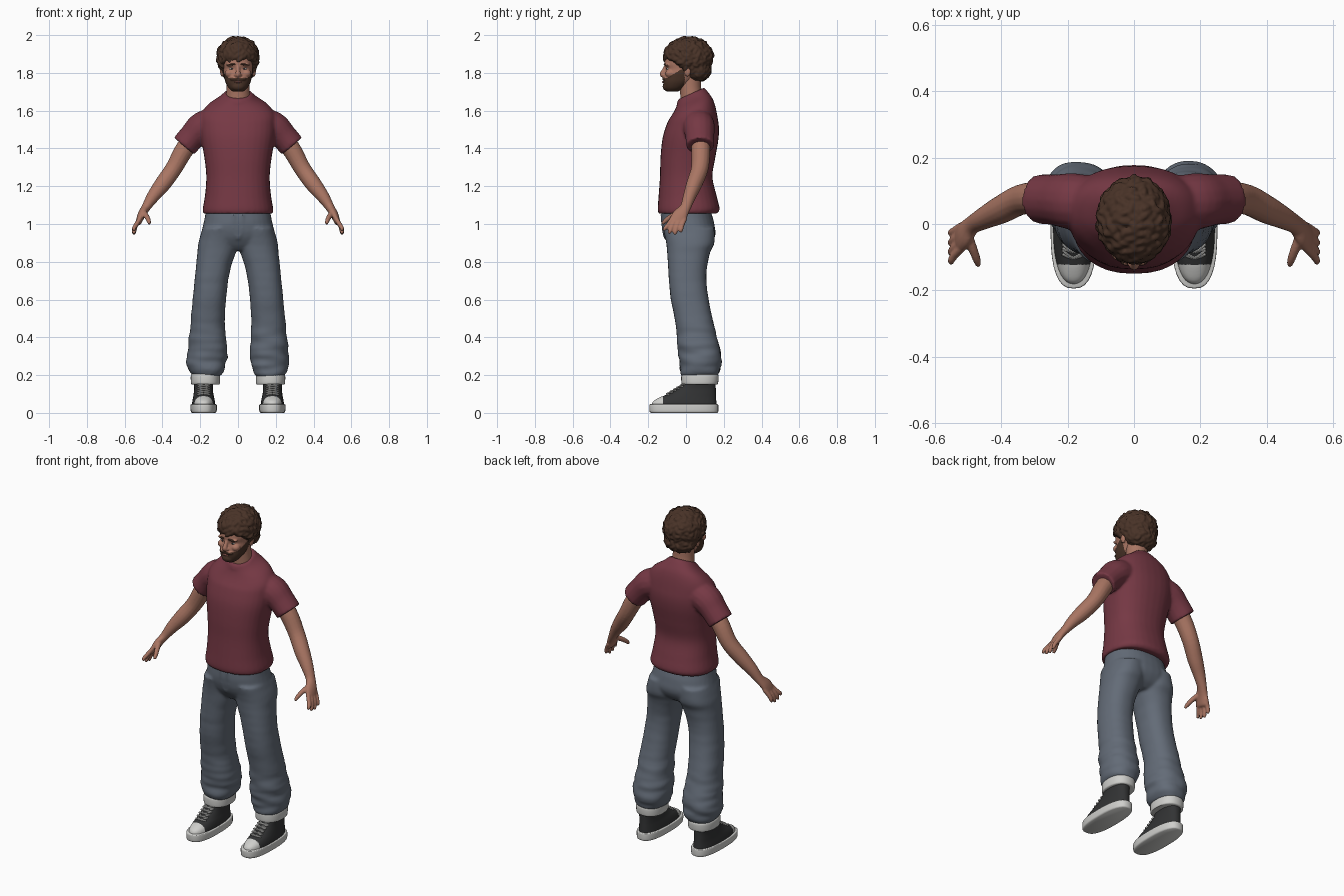
import bpy, bmesh, math, random
from mathutils import Vector, Matrix, Euler, noise

random.seed(4)
cube = bpy.data.objects.get("Cube")
if cube:
    bpy.data.objects.remove(cube)


def material(name, *rgb):
    m = bpy.data.materials.new(name)
    m.use_nodes = True
    m.diffuse_color = (*rgb, 1)
    m.node_tree.nodes["Principled BSDF"].inputs["Base Color"].default_value = (*rgb, 1)
    return m


SKIN = material("skin", .40, .18, .125)
HAIR = material("dark brown hair", .065, .032, .02)
SHIRT = material("maroon cotton", .18, .04, .058)
DENIM = material("grey blue denim", .125, .148, .185)
WHITE = material("off white", .62, .62, .6)
BLACK = material("black canvas", .032, .033, .034)
EYE = material("eye white", .55, .5, .47)
IRIS = material("iris", .04, .045, .05)
LIPS = material("lips", .3, .11, .09)


def spline(rows, n=5):
    """Smoothly interpolate rows of numbers."""
    pts = [Vector(r) for r in (rows[0], *rows, rows[-1])]
    out = []
    for a, b, c, d in zip(pts, pts[1:], pts[2:], pts[3:]):
        for i in range(n):
            t = i / n
            out.append(b + (c - a) * (t / 2) + (a * 2 - b * 5 + c * 4 - d) * (t * t / 2)
                       + (b * 3 - a - c * 3 + d) * (t ** 3 / 2))
    return out + [pts[-1]]


def skin_rings(bm, rings):
    loops = [[bm.verts.new(p) for p in ring] for ring in rings]
    n = len(loops[0])
    for a, b in zip(loops, loops[1:]):
        for i in range(n):
            j = (i + 1) % n
            bm.faces.new((a[i], a[j], b[j], b[i]))
    bm.faces.new(loops[0][::-1])
    bm.faces.new(loops[-1])


def outline(power, n=32):
    for i in range(n):
        a = math.tau * i / n
        yield [math.copysign(abs(f(a)) ** (2 / power), f(a)) for f in (math.cos, math.sin)]


def stack(bm, rows, power=2.3):
    """Level rings: height, x range, y range."""
    skin_rings(bm, [[((x0 + x1 + u * (x1 - x0)) / 2, (y0 + y1 + v * (y1 - y0)) / 2, z)
                     for u, v in outline(power)] for z, x0, x1, y0, y1 in spline(rows)])


def sym(rows):
    return [(z, -w, w, a, b) for z, w, a, b in rows]


def sweep(bm, rows, side=(0, 1, 0), n=16):
    """Tube along a path: x, y, z, radius across, radius along side."""
    rows = spline(rows)
    pts = [Vector(r[:3]) for r in rows]
    rings = []
    for i, (p, r) in enumerate(zip(pts, rows)):
        t = (pts[min(i + 1, len(pts) - 1)] - pts[max(i - 1, 0)]).normalized()
        a = t.cross(Vector(side)).normalized()
        b = a.cross(t)
        rings.append([p + a * (u * r[3]) + b * (v * r[4]) for u, v in outline(2, n)])
    skin_rings(bm, rings)


def blob(bm, loc, size, rot=None):
    m = Matrix.Translation(loc) @ (rot or Matrix()) @ Matrix.Diagonal((*size, 1))
    bmesh.ops.create_icosphere(bm, subdivisions=3, radius=1, matrix=m)


def part(name, bm, mats, voxel=0, smooth=0, mirror=False, rule=None, push=None):
    """Mirror, fuse and smooth the pieces, then colour faces by rule."""
    bmesh.ops.recalc_face_normals(bm, faces=bm.faces)
    mesh = bpy.data.meshes.new(name)
    bm.to_mesh(mesh)
    bm.free()
    ob = bpy.data.objects.new(name, mesh)
    bpy.context.collection.objects.link(ob)
    if mirror:
        ob.modifiers.new("mirror", "MIRROR").use_mirror_merge = False
    if voxel:
        mod = ob.modifiers.new("fuse", "REMESH")
        mod.mode, mod.voxel_size = "VOXEL", voxel
    if smooth:
        mod = ob.modifiers.new("soften", "SMOOTH")
        mod.factor, mod.iterations = .5, smooth
    bpy.context.view_layer.update()
    deps = bpy.context.evaluated_depsgraph_get()
    ob.data = bpy.data.meshes.new_from_object(ob.evaluated_get(deps))
    ob.modifiers.clear()
    mesh = ob.data
    mesh.name = name
    if push:
        moved = [v.co + v.normal * push(v.co) for v in mesh.vertices]
        for v, co in zip(mesh.vertices, moved):
            v.co = co
    mesh.materials.clear()
    for m in mats:
        mesh.materials.append(m)
    for p in mesh.polygons:
        p.material_index = rule(p.center) if rule else 0
    mesh.shade_smooth()
    if not voxel:
        mesh.set_sharp_from_angle(angle=math.radians(40))
    return ob


# T-shirt: body and collar tilted to the neck, then sleeves
bm = bmesh.new()
stack(bm, sym([(1.055, .183, -.145, .163), (1.08, .187, -.15, .178), (1.15, .175, -.145, .162),
               (1.25, .168, -.138, .14), (1.35, .178, -.135, .155), (1.45, .195, -.125, .172),
               (1.52, .2, -.105, .174), (1.58, .195, -.08, .162), (1.625, .16, -.06, .145),
               (1.66, .105, -.048, .12), (1.685, .076, -.042, .1)]))
stack(bm, sym([(1.668, .082, -.05, .108), (1.692, .074, -.042, .098)]), 2)
for v in bm.verts:
    v.co.z += .45 * min(1, max(0, (v.co.z - 1.55) / .13)) * (v.co.y - .03)
sweep(bm, [(.1, .06, 1.54, .08, .08), (.185, .068, 1.515, .082, .085),
           (.24, .073, 1.465, .072, .077), (.285, .075, 1.413, .071, .075)])
part("t_shirt", bm, [SHIRT], .008, 5, True)


# Trousers: hips, legs and fly seam, with folds low on the legs
def folds(co):
    low = min(1, max(.12, (.55 - co.z) / .25))
    return .011 * low * noise.noise(Vector((co.x * 7, co.y * 7, co.z * 24)))


bm = bmesh.new()
stack(bm, sym([(1.09, .165, -.125, .125), (1.0, .183, -.13, .15), (.94, .195, -.118, .155),
               (.89, .185, -.09, .13), (.86, .1, -.06, .09)]))
stack(bm, [(.98, .005, .188, -.122, .15), (.9, .003, .21, -.105, .15), (.85, .012, .215, -.1, .128),
           (.78, .035, .222, -.095, .113), (.7, .052, .23, -.09, .108), (.6, .063, .24, -.08, .12),
           (.5, .07, .25, -.06, .14), (.4, .066, .258, -.048, .163), (.32, .057, .268, -.04, .182),
           (.26, .064, .268, -.035, .186), (.215, .08, .256, -.03, .175), (.195, .097, .243, -.022, .163)])
sweep(bm, [(.022, -.13, 1.05, .007, .007), (.022, -.121, .97, .007, .007), (0, -.11, .92, .007, .007)],
      (1, 0, 0))
part("trousers", bm, [DENIM], .008, 5, True, push=folds)

# Turned-up cuffs
bm = bmesh.new()
stack(bm, [(.15, .1, .243, -.016, .162), (.158, .096, .249, -.024, .17),
           (.195, .095, .25, -.025, .172), (.206, .1, .245, -.02, .165)])
part("trouser_cuffs", bm, [WHITE], 0, 0, True)

# Shoes: sole, canvas upper with pale toe cap, crossed laces
bm = bmesh.new()
stack(bm, [(0, .12, .243, -.185, .165), (.008, .113, .25, -.193, .171), (.04, .112, .251, -.194, .171),
           (.046, .116, .247, -.189, .167)], 2.6)
part("shoe_soles", bm, [WHITE], 0, 0, True)

bm = bmesh.new()
stack(bm, [(.03, .119, .245, -.184, .163), (.06, .122, .242, -.175, .161), (.082, .126, .238, -.14, .16),
           (.1, .13, .235, -.095, .159), (.13, .133, .232, -.045, .158), (.165, .13, .235, -.012, .157),
           (.19, .13, .235, -.008, .155)])
part("shoe_uppers", bm, [BLACK, WHITE], .005, 3, True, rule=lambda c: int(c.y < -.122))

bm = bmesh.new()
for i in range(5):
    y, z = -.105 + i * .018, .097 + i * .011
    for s in (-1, 1):
        sweep(bm, [(.182 - s * .034, y + .014, z, .004, .004), (.182, y + .003, z + .005, .004, .004),
                   (.182 + s * .034, y + .026, z + .012, .004, .004)], n=8)
part("shoe_laces", bm, [WHITE], 0, 0, True)

# Arms with palm, fingers and thumb
bm = bmesh.new()
sweep(bm, [(.2, .07, 1.5, .05, .05), (.28, .078, 1.4, .05, .05), (.34, .073, 1.295, .045, .046),
           (.4, .043, 1.21, .043, .042), (.45, .018, 1.145, .034, .034), (.487, -.003, 1.088, .024, .029),
           (.51, -.03, 1.05, .021, .04), (.525, -.048, 1.012, .016, .042), (.53, -.052, 1, .01, .034)])
for y, tip_y, tip_z in ((-.083, -.118, .965), (-.06, -.092, .949), (-.037, -.062, .944), (-.015, -.03, .956)):
    sweep(bm, [(.518, y + .01, 1.03, .012, .012), (.54, (y * 2 + tip_y) / 3, .995, .012, .012),
               (.55, (y + tip_y * 3) / 4, tip_z + .014, .011, .011), (.55, tip_y, tip_z, .007, .007)])
sweep(bm, [(.503, -.03, 1.065, .016, .016), (.485, -.075, 1.042, .014, .014),
           (.473, -.108, 1.018, .012, .012), (.468, -.125, 1.0, .008, .008)], (1, 0, 0))
part("arms", bm, [SKIN], .005, 3, True)

# Neck
bm = bmesh.new()
stack(bm, sym([(1.6, .066, -.025, .085), (1.68, .063, -.03, .085), (1.73, .06, -.035, .08),
               (1.8, .06, -.04, .08)]), 2)
part("neck", bm, [SKIN], 0, 0)


# Head with nose, brow, cheeks and ears; beard coloured along the jaw
def beard(c):
    return int(c.y < -.008 and c.z < 1.774 + max(0, c.y + .1) * .6)


bm = bmesh.new()
stack(bm, sym([(1.702, .03, -.103, -.04), (1.72, .05, -.115, -.01), (1.75, .066, -.12, .03),
               (1.78, .073, -.117, .06), (1.8, .077, -.113, .08), (1.822, .078, -.107, .09),
               (1.85, .08, -.115, .1), (1.89, .08, -.105, .1), (1.92, .068, -.082, .09)]))
sweep(bm, [(0, -.104, 1.842, .008, .009), (0, -.117, 1.815, .01, .011), (0, -.126, 1.793, .013, .014),
           (0, -.118, 1.782, .01, .014)], (1, 0, 0))
for s in (-1, 1):
    blob(bm, (s * .012, -.117, 1.788), (.009, .011, .008))
    blob(bm, (s * .034, -.098, 1.842), (.03, .014, .009))
    blob(bm, (s * .045, -.085, 1.797), (.025, .025, .022))
    blob(bm, (s * .02, -.112, 1.768), (.024, .014, .009))
    blob(bm, (s * .084, .008, 1.81), (.011, .018, .03))
blob(bm, (0, -.099, 1.728), (.036, .025, .024))
part("head", bm, [SKIN, HAIR], .004, 3, rule=beard)

# Lips
bm = bmesh.new()
blob(bm, (0, -.12, 1.752), (.02, .007, .005))
part("lips", bm, [LIPS])

# Eyes, irises and eyebrows
for name, mat, loc, size, turn in (("eyes", EYE, (.033, -.089, 1.822), (.015, .0135, .008), 0),
                                   ("irises", IRIS, (.032, -.099, 1.822), (.006, .006, .006), 0),
                                   ("eyebrows", HAIR, (.035, -.109, 1.844), (.023, .007, .005), .12)):
    bm = bmesh.new()
    blob(bm, loc, size, Euler((0, turn, .3)).to_matrix().to_4x4())
    part(name, bm, [mat], mirror=True)


# Curly hair: two base volumes covered with tilted locks
def on_top(p):
    return p.z > max(1.8, 1.868 - max(0, p.y + .06) * 1.3)


def on_nape(p):
    return p.y > .03 and p.z < 1.83


bm = bmesh.new()
for centre, size, count, keep in ((Vector((0, .012, 1.882)), Vector((.1, .118, .098)), 270, on_top),
                                  (Vector((0, .055, 1.815)), Vector((.08, .066, .052)), 130, on_nape)):
    blob(bm, centre, size)
    for i in range(count):
        h = 1 - 2 * (i + .5) / count
        a, r = i * math.pi * (3 - math.sqrt(5)), math.sqrt(1 - h * h)
        n = Vector((r * math.cos(a), r * math.sin(a), h))
        p = centre + n * size * random.uniform(.98, 1.05)
        if keep(p):
            tilt = Euler((random.uniform(-.3, .3), random.uniform(-.5, .5), random.uniform(0, math.tau)), "XYZ")
            rot = n.to_track_quat("Z", "Y").to_matrix() @ tilt.to_matrix()
            blob(bm, p, (.025, .012, .014), rot.to_4x4())
part("curly_hair", bm, [HAIR], .005, 1)
